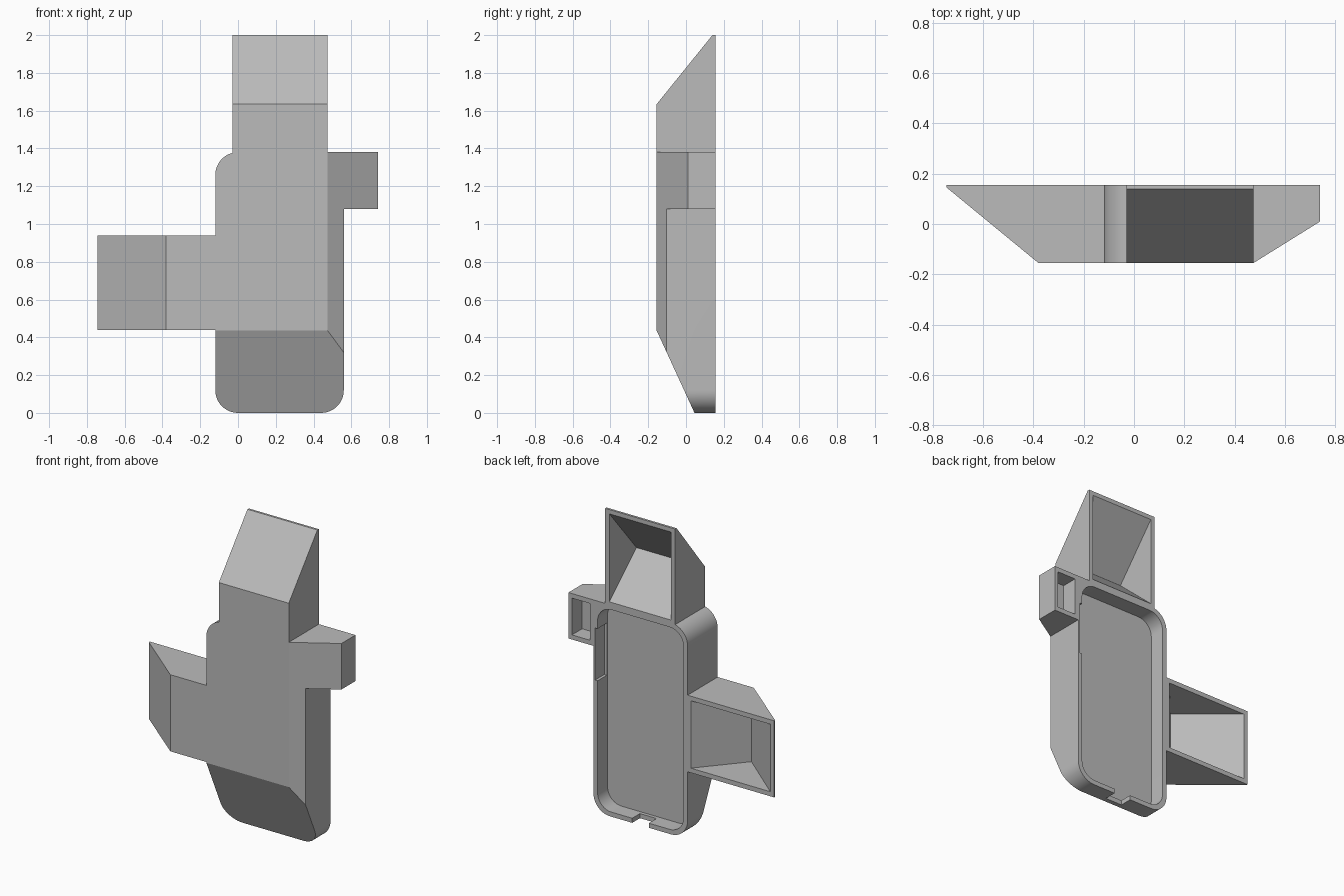
import bpy, bmesh
from math import sin, cos, radians
from mathutils import Vector

if "Cube" in bpy.data.objects:
    bpy.data.objects.remove(bpy.data.objects["Cube"])

FRONT, BACK = -0.155, 0.155

grey = bpy.data.materials.new("plain_grey")
grey.use_nodes = True
colour = (0.5, 0.5, 0.5, 1)
grey.diffuse_color = colour
grey.node_tree.nodes["Principled BSDF"].inputs["Base Color"].default_value = colour


def arc(cx, cz, r, start, end, steps=12):
    """Points along a circular corner."""
    angles = [radians(start + (end - start) * i / steps) for i in range(steps + 1)]
    return [(cx + r * cos(a), cz + r * sin(a)) for a in angles]


def rounded(x0, x1, z0, z1, r):
    return (arc(x0 + r, z0 + r, r, 180, 270) + arc(x1 - r, z0 + r, r, 270, 360)
            + arc(x1 - r, z1 - r, r, 0, 90) + arc(x0 + r, z1 - r, r, 90, 180))


def rect(x0, x1, z0, z1):
    return [(x0, z0), (x1, z0), (x1, z1), (x0, z1)]


def prism(name, outline, axis, low, high, slopes=()):
    """Extrude an outline along an axis, then slice it with (point, outward normal) planes."""
    place = {"x": lambda p, d: (d, p[0], p[1]),
             "y": lambda p, d: (p[0], d, p[1]),
             "z": lambda p, d: (p[0], p[1], d)}[axis]
    bm = bmesh.new()
    face = bm.faces.new([bm.verts.new(place(p, low)) for p in outline])
    moved = bmesh.ops.extrude_face_region(bm, geom=[face])["geom"]
    step = Vector(place((0, 0), high - low))
    bmesh.ops.translate(bm, vec=step, verts=[v for v in moved if isinstance(v, bmesh.types.BMVert)])
    for point, normal in slopes:
        bmesh.ops.bisect_plane(bm, geom=bm.verts[:] + bm.edges[:] + bm.faces[:],
                               plane_co=point, plane_no=normal, clear_outer=True)
        bmesh.ops.holes_fill(bm, edges=[e for e in bm.edges if e.is_boundary])
    bmesh.ops.recalc_face_normals(bm, faces=bm.faces[:])
    mesh = bpy.data.meshes.new(name)
    bm.to_mesh(mesh)
    bm.free()
    mesh.materials.append(grey)
    ob = bpy.data.objects.new(name, mesh)
    bpy.context.collection.objects.link(ob)
    return ob


# Outer shell: tray, side arm, top arm and side block in one silhouette
silhouette = (arc(0, 0.12, 0.12, 180, 270) + arc(0.44, 0.12, 0.12, 270, 360)
              + [(0.56, 1.08), (0.74, 1.08), (0.74, 1.38), (0.475, 1.38), (0.475, 2), (-0.03, 2)]
              + arc(0, 1.26, 0.12, 104.5, 180)
              + [(-0.12, 0.94), (-0.745, 0.94), (-0.745, 0.44), (-0.12, 0.44)])
slopes = [((0, FRONT, 0.435), (0, -0.435, -0.2)),      # bottom
          ((0, FRONT, 1.635), (0, -0.365, 0.295)),     # top arm
          ((-0.38, FRONT, 0), (-0.3, -0.365, 0)),      # side arm
          ((0.475, FRONT, 0), (0.165, -0.265, 0))]     # block side
shell = prism("holder_shell", silhouette, "y", FRONT, BACK, slopes)

# Hollows, all open to the back
OUT = 0.17
hollows = [
    prism("tray_recess", rounded(-0.09, 0.53, 0.03, 1.35, 0.1), "y", 0.052, OUT),
    prism("top_arm_hollow", [(OUT, 1.385), (-0.125, 1.645), (OUT, 1.99)], "x", 0, 0.445),
    prism("side_arm_hollow", [(-0.13, OUT), (-0.385, -0.125), (-0.735, OUT)], "z", 0.47, 0.91),
    prism("block_pocket", rect(0.585, 0.715, 1.11, 1.35), "y", 0.05, OUT),
    prism("bottom_gap", rect(0.16, 0.28, -0.02, 0.06), "y", 0.075, OUT),
    prism("button_slot", rect(0.5, 0.548, 0.86, 1.2), "y", 0.06, OUT),
]
for hollow in hollows:
    cut = shell.modifiers.new(hollow.name, "BOOLEAN")
    cut.operation = "DIFFERENCE"
    cut.solver = "EXACT"
    cut.object = hollow
    hollow.hide_render = True

# Bake the cuts and drop the cutters
bpy.context.view_layer.update()
baked = bpy.data.meshes.new_from_object(shell.evaluated_get(bpy.context.evaluated_depsgraph_get()))
shell.modifiers.clear()
shell.data = baked
for hollow in hollows:
    bpy.data.objects.remove(hollow)

# Smooth only the round corners
bpy.ops.object.select_all(action="DESELECT")
shell.select_set(True)
bpy.context.view_layer.objects.active = shell
bpy.ops.object.shade_smooth_by_angle(angle=radians(20))
